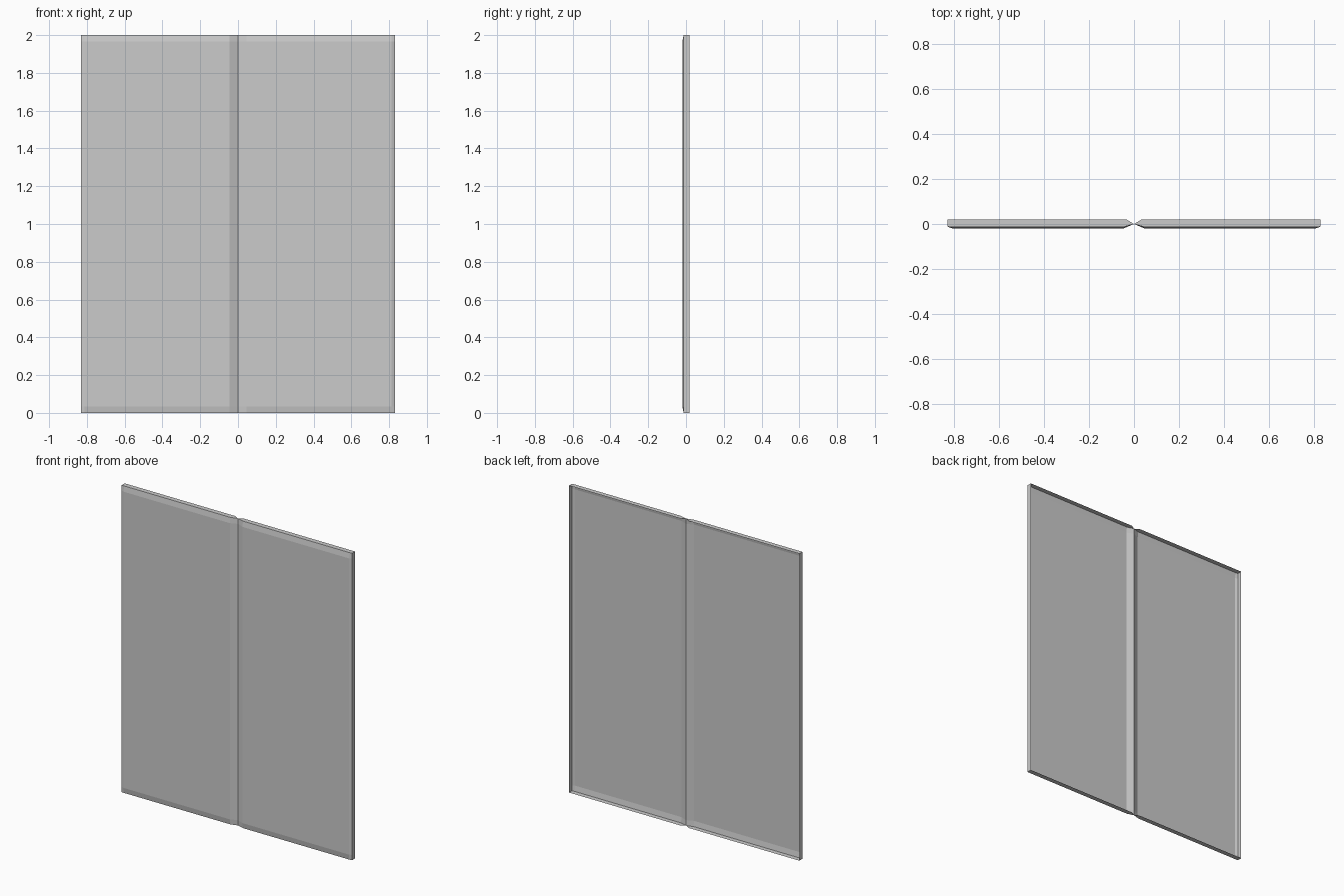
import bpy, bmesh

if "Cube" in bpy.data.objects:
    bpy.data.objects.remove(bpy.data.objects["Cube"])

# Section values for the right-hand leaf (mirrored for the left)
XS = [0.0, 0.045, 0.812, 0.83]      # fold, fold shoulder, edge bevel, outer edge
ZS = [0.0, 0.035, 1.965, 2.0]       # bottom edge, bevel, bevel, top edge
FRONT, EDGE, BACK = -0.019, -0.012, 0.019


def depth(i, j):
    if i == 0:
        return 0.0                  # leaves pinch together at the fold
    if i == 3:
        return EDGE
    return EDGE - 0.001 if j in (0, 3) else FRONT


bm = bmesh.new()

# Front skin with bevelled borders
g = [[bm.verts.new((x, depth(i, j), z)) for j, z in enumerate(ZS)]
     for i, x in enumerate(XS)]
for i in range(3):
    for j in range(3):
        bm.faces.new((g[i][j], g[i + 1][j], g[i + 1][j + 1], g[i][j + 1]))

# Outer side wall
low = bm.verts.new((XS[3], BACK, 0))
high = bm.verts.new((XS[3], BACK, 2))
bm.faces.new((g[3][0], low, high, g[3][3], g[3][2], g[3][1]))

# Bottom and top walls, tapering to the fold; the back stays open
in_low = bm.verts.new((0.032, BACK, 0))
in_high = bm.verts.new((0.032, BACK, 2))
bm.faces.new([in_low, low] + [g[i][0] for i in (3, 2, 1, 0)])
bm.faces.new([g[i][3] for i in range(4)] + [high, in_high])

mesh = bpy.data.meshes.new("folding_panel")
bm.to_mesh(mesh)
bm.free()
panel = bpy.data.objects.new("folding_panel", mesh)
bpy.context.collection.objects.link(panel)

# Second leaf
mirror = panel.modifiers.new("second_leaf", 'MIRROR')
mirror.use_axis[0] = True
mirror.merge_threshold = 0.0005
